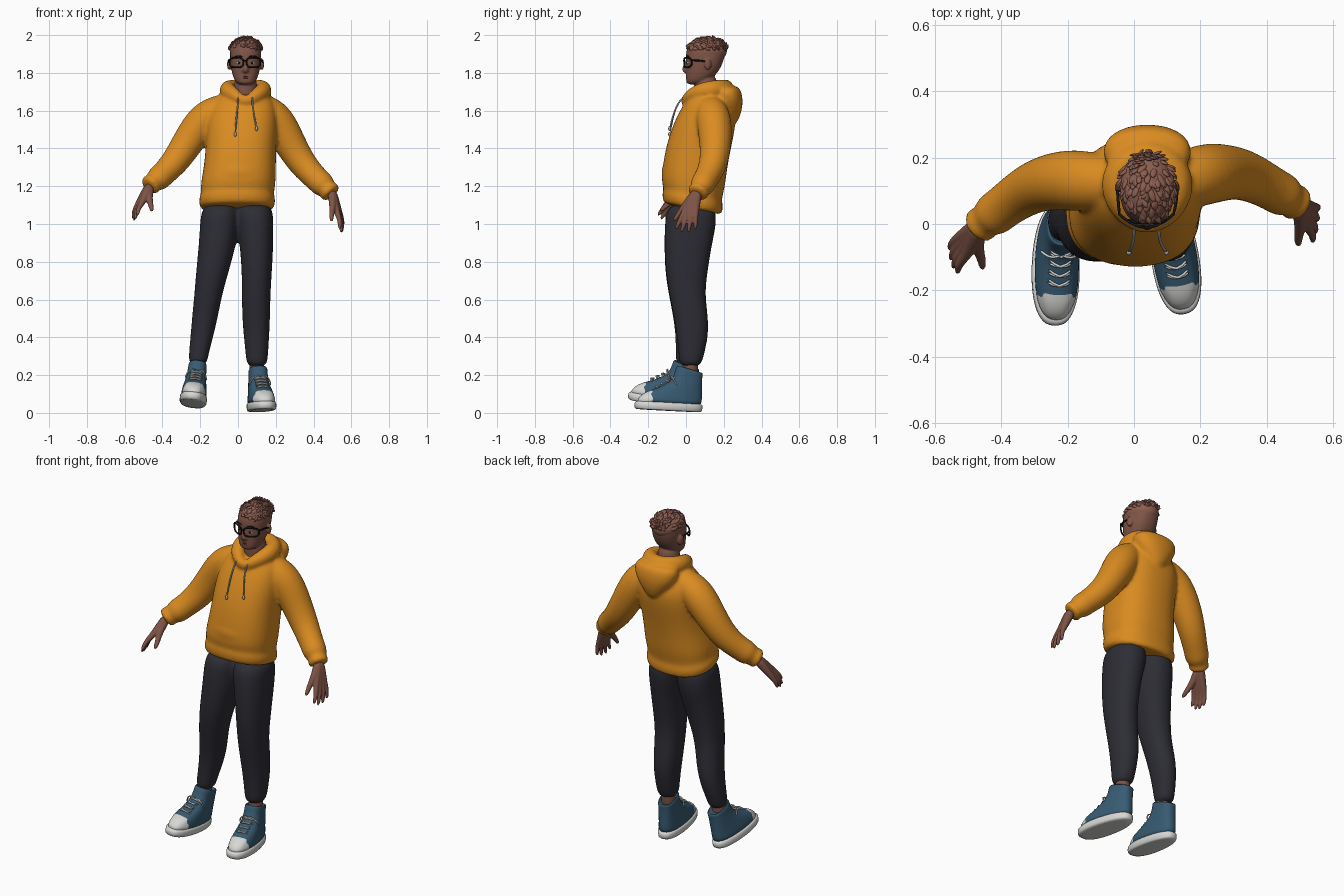
import bpy, bmesh, math, random
from mathutils import Vector, Matrix

random.seed(4)
if "Cube" in bpy.data.objects:
    bpy.data.objects.remove(bpy.data.objects["Cube"])


def material(name, *rgb):
    m = bpy.data.materials.new(name)
    m.use_nodes = True
    m.diffuse_color = (*rgb, 1)
    m.node_tree.nodes["Principled BSDF"].inputs["Base Color"].default_value = (*rgb, 1)
    return m


SKIN = material("brown skin", .21, .088, .062)
HAIR = material("auburn hair", .26, .11, .08)
ORANGE = material("orange cotton", .7, .26, .015)
DARK = material("charcoal cloth", .026, .026, .035)
BLUE = material("blue canvas", .04, .105, .17)
WHITE = material("white rubber", .68, .68, .66)
BLACK = material("black plastic", .008, .008, .009)
GREY = material("grey cord", .42, .4, .38)
LIP = material("dark lips", .17, .06, .048)


def loft(bm, rings, closed=False):
    """Skin a list of equal point rings into a solid."""
    rows = [[bm.verts.new(p) for p in r] for r in rings]
    n = len(rows[0])
    pairs = list(zip(rows, rows[1:])) + ([(rows[-1], rows[0])] if closed else [])
    for a, b in pairs:
        for i in range(n):
            j = (i + 1) % n
            bm.faces.new((a[i], a[j], b[j], b[i]))
    if not closed:
        bm.faces.new(rows[0][::-1])
        bm.faces.new(rows[-1])


def ring(z, cx, cy, rx, ry, p=2.2, tilt=0, n=24):
    """Horizontal superellipse outline."""
    out = []
    for i in range(n):
        a = math.tau * i / n
        c, s = math.cos(a), math.sin(a)
        y = ry * math.copysign(abs(s) ** (2 / p), s)
        out.append(Vector((cx + rx * math.copysign(abs(c) ** (2 / p), c), cy + y, z - tilt * y)))
    return out


def tube(bm, pts, radii, n=12, ref=(0, 1, 0), closed=False):
    pts = [Vector(p) for p in pts]
    if isinstance(radii, float):
        radii = [radii] * len(pts)
    rings, k = [], len(pts)
    for i, p in enumerate(pts):
        t = (pts[(i + 1) % k] - pts[i - 1]) if closed else (pts[min(i + 1, k - 1)] - pts[max(i - 1, 0)])
        t.normalize()
        u = t.cross(Vector(ref)).normalized()
        v = t.cross(u)
        rings.append([p + radii[i] * (math.cos(a) * u + math.sin(a) * v)
                      for a in (math.tau * j / n for j in range(n))])
    loft(bm, rings, closed)


def ball(bm, c, r, rot=None, sub=3):
    m = Matrix.Translation(c) @ (rot or Matrix()) @ Matrix.Diagonal((*r, 1))
    bmesh.ops.create_icosphere(bm, subdivisions=sub, radius=1, matrix=m)


def finish(name, bm, mats, sub=0, voxel=0, matrix=None, rule=None):
    bmesh.ops.recalc_face_normals(bm, faces=bm.faces)
    for f in bm.faces:
        f.smooth = True
        f.material_index = rule(f.calc_center_median()) if rule else 0
    me = bpy.data.meshes.new(name)
    bm.to_mesh(me)
    bm.free()
    ob = bpy.data.objects.new(name, me)
    bpy.context.collection.objects.link(ob)
    for m in mats:
        me.materials.append(m)
    if matrix:
        ob.matrix_world = matrix
    if sub:
        s = ob.modifiers.new("round", 'SUBSURF')
        s.levels = s.render_levels = sub
    if voxel:  # fuse overlapping solids into one soft skin
        r = ob.modifiers.new("fuse", 'REMESH')
        r.mode, r.voxel_size, r.use_smooth_shade = 'VOXEL', voxel, True
        s = ob.modifiers.new("soften", 'SMOOTH')
        s.factor, s.iterations = .5, 4


CX = .04  # head centre line

# Hoodie: body, sleeves, hood roll and hanging hood
bm = bmesh.new()
loft(bm, [ring(*r, p=2.4, tilt=.2 if r[0] < 1.2 else .1) for r in (
    (1.075, -.005, .035, .18, .145), (1.09, -.005, .035, .2, .158), (1.135, -.005, .035, .205, .163),
    (1.155, -.003, .035, .192, .152), (1.21, 0, .037, .2, .17), (1.3, .01, .047, .192, .17),
    (1.4, .015, .065, .187, .17), (1.5, .02, .092, .19, .165), (1.58, .025, .115, .185, .152),
    (1.64, .033, .122, .165, .122), (1.69, .038, .125, .12, .09))])
sleeve_r = (.06, .085, .097, .086, .076, .066, .069, .048, .061, .048)
tube(bm, [(.02, .125, 1.64), (-.085, .125, 1.61), (-.18, .133, 1.56), (-.262, .128, 1.44), (-.33, .098, 1.33),
          (-.395, .05, 1.265), (-.428, .024, 1.235), (-.448, .01, 1.22), (-.462, -.003, 1.208),
          (-.475, -.015, 1.195)], sleeve_r, 16)
tube(bm, [(.06, .125, 1.64), (.145, .13, 1.61), (.21, .15, 1.55), (.278, .158, 1.42), (.345, .146, 1.31),
          (.42, .104, 1.235), (.455, .084, 1.202), (.473, .074, 1.184), (.487, .064, 1.17),
          (.5, .056, 1.155)], sleeve_r, 16)
half = [(.05, .015, 1.675, .036), (.098, .08, 1.706, .046), (.1, .165, 1.716, .05)]
roll = [(0, -.002, 1.638, .032)] + half + [(0, .232, 1.71, .055)] + [(-x, y, z, r) for x, y, z, r in half[::-1]]
tube(bm, [(CX + x, y, z) for x, y, z, r in roll], [r for *_, r in roll], 16, (0, 0, 1), True)
loft(bm, [ring(z, CX, *r) for z, *r in (
    (1.52, .215, .02, .04), (1.55, .218, .055, .062), (1.6, .222, .095, .074), (1.65, .222, .128, .08),
    (1.7, .215, .138, .08), (1.735, .22, .11, .055))])
ball(bm, (.005, -.073, 1.27), (.13, .057, .08))
finish("hoodie", bm, [ORANGE], 2, .01)

# Drawstrings with tips
for side, x0, x1, z1 in (("right", 0, -.015, 1.48), ("left", .075, .098, 1.51)):
    bm = bmesh.new()
    tube(bm, [(x0, -.01, 1.675), (x0, -.045, 1.64), ((x0 + x1) / 2, -.07, 1.57), (x1, -.085, z1)], .005, 8)
    ball(bm, (x1, -.087, z1 - .005), (.008, .008, .014), sub=2)
    finish(side + "_drawstring", bm, [GREY], 1)

# Trousers
bm = bmesh.new()
for leg in (
    ((1.12, -.09, .03, .1, .13), (1, -.1, .025, .102, .138), (.9, -.107, .01, .1, .126), (.75, -.135, -.005, .087, .107),
     (.63, -.157, -.003, .074, .09), (.5, -.176, .02, .068, .086), (.4, -.192, .022, .06, .077),
     (.3, -.21, .005, .052, .06), (.25, -.212, 0, .046, .052)),
    ((1.12, .085, .03, .1, .13), (1, .09, .025, .098, .138), (.9, .098, .012, .09, .127), (.75, .1, .003, .08, .112),
     (.63, .096, .005, .076, .095), (.5, .096, .028, .074, .091), (.4, .098, .035, .067, .083),
     (.3, .1, .028, .059, .066), (.24, .1, .022, .052, .056)),
):
    loft(bm, [ring(*r) for r in leg])
finish("trousers", bm, [DARK], 2, .01)

# Ankles and high-top shoes
for side, ankle, x, y, z, yaw, pitch, lean in (("left", .1, .108, -.005, .006, .16, -.05, 0),
                                               ("right", -.213, -.238, -.04, .034, -.01, -.135, .11)):
    bm = bmesh.new()
    tube(bm, [(ankle, y + .025, .13), (ankle, y + .028, .23), (ankle, y + .034, .34)], .041)
    finish(side + "_ankle", bm, [SKIN], 1)
    M = Matrix.Translation((x, y, z)) @ Matrix.Rotation(yaw, 4, 'Z') @ Matrix.Rotation(pitch, 4, 'X') \
        @ Matrix.Rotation(lean, 4, 'Y')

    def outline(z, front, back, w, tilt=0):
        pts = ring(z, 0, (front + back) / 2, w, (back - front) / 2, 2.5, tilt, 32)
        for p in pts:
            p.x *= 1 - .7 * max(0, p.y + .1)
        return pts

    bm = bmesh.new()
    loft(bm, [outline(*r) for r in (
        (.03, -.262, .085, .069), (.06, -.258, .087, .068), (.09, -.225, .086, .064), (.12, -.155, .084, .06),
        (.15, -.095, .083, .056), (.19, -.065, .082, .053), (.225, -.06, .086, .054, .25),
        (.228, -.048, .076, .044, .25), (.2, -.045, .07, .042))])
    bmesh.ops.bisect_plane(bm, geom=bm.verts[:] + bm.edges[:] + bm.faces[:], plane_co=(0, -.19, 0), plane_no=(0, 1, 0))
    finish(side + "_shoe_upper", bm, [BLUE, WHITE], 1, matrix=M, rule=lambda c: int(c.y < -.19))
    bm = bmesh.new()
    loft(bm, [outline(*r) for r in ((0, -.262, .084, .066), (.003, -.272, .092, .073),
                                    (.042, -.274, .093, .074), (.046, -.262, .085, .067))])
    finish(side + "_shoe_sole", bm, [WHITE], 1, matrix=M)
    # Crossed laces up the tongue, with a bow
    bm = bmesh.new()
    for i in range(5):
        ya, za = -.178 + .027 * i, .118 + .0165 * i
        for s in (-1, 1):
            tube(bm, [(-s * .038, ya + .026, za), (0, ya + .004, za + .012), (s * .038, ya + .036, za + .01)],
                 .005, 6, (0, 0, 1))
    for s in (-1, 1):
        tube(bm, [(0, -.08, .185), (s * .03, -.09, .188), (s * .05, -.075, .165), (s * .058, -.06, .135)],
             .005, 6, (0, 0, 1))
    finish(side + "_laces", bm, [WHITE], 1, matrix=M)

# Hands: tubes fan out from the wrist and fuse into a palm
for side, wrist, k0, k1, t0, t1, thumb in (
    ("right", (-.462, 0, 1.21), (-.505, -.095, 1.115), (-.532, -.045, 1.1), (-.535, -.155, 1.035),
     (-.555, -.08, 1.015), ((-.475, -.065, 1.14), (-.46, -.1, 1.1), (-.455, -.14, 1.065))),
    ("left", (.492, .06, 1.18), (.522, -.008, 1.065), (.538, .05, 1.055), (.54, -.06, .96),
     (.553, .05, .96), ((.505, .005, 1.11), (.495, -.035, 1.06), (.495, -.068, 1.01))),
):
    bm = bmesh.new()
    w, k0, k1, t0, t1 = map(Vector, (wrist, k0, k1, t0, t1))
    for i in range(4):
        k, t = k0.lerp(k1, i / 3), t0.lerp(t1, i / 3)
        t = t + (t - k) * (.1 if i in (1, 2) else -.08)
        bend = k.lerp(t, .5) + Vector((math.copysign(.01, w.x), 0, .004))
        tube(bm, [w, w.lerp(k, .5), k, bend, t], (.03, .025, .017, .0125, .0098), 10)
    tube(bm, [w, *thumb], (.027, .021, .0145, .011), 10)
    finish(side + "_hand", bm, [SKIN], 1, .004)

# Head, neck, nose and ears
bm = bmesh.new()
loft(bm, [ring(z, CX, *r, p=2.35) for z, *r in (
    (1.737, .05, .034, .044), (1.755, .058, .056, .058), (1.79, .08, .07, .08), (1.83, .093, .078, .093),
    (1.87, .1, .082, .101), (1.91, .104, .083, .105), (1.95, .108, .075, .095), (1.98, .108, .05, .065))])
tube(bm, [(CX, .115, 1.62), (CX, .105, 1.7), (CX, .105, 1.8)], (.072, .062, .062), 16)
tube(bm, [(CX, .008, 1.87), (CX, -.004, 1.84), (CX, -.01, 1.815), (CX, .006, 1.802)], (.009, .011, .016, .012))
for s in (-1, 1):
    ball(bm, (CX + s * .013, .002, 1.812), (.009, .01, .008))
    ball(bm, (CX + s * .087, .115, 1.845), (.01, .02, .031), Matrix.Rotation(s * .3, 4, 'Z'))
finish("head", bm, [SKIN], 2, .005)

bm = bmesh.new()
for dz in (-.004, .004):
    ball(bm, (CX, .007, 1.778 + dz), (.023, .008, .005), sub=2)
finish("lips", bm, [LIP])

# Eyes, brows and glasses
eyes, pupils, brows, glasses = (bmesh.new() for _ in range(4))
GX = .037
for s in (-1, 1):
    ball(eyes, (CX + s * .035, .016, 1.853), (.014, .012, .007), sub=2)
    ball(pupils, (CX + s * .035, .006, 1.853), (.006, .005, .006), sub=2)
    tube(brows, [(CX + s * .015, .001, 1.884), (CX + s * .038, .004, 1.892), (CX + s * .06, .016, 1.885)], .004, 8)
    rim = [(p.x, -.01 + 6 * (p.x - GX) ** 2, 1.855 + p.y)
           for p in ring(0, GX + s * .045, 0, .037, .026, 3, n=20)]
    tube(glasses, rim, .005, 8, closed=True)
    tube(glasses, [(GX + s * .081, .028, 1.866), (CX + s * .087, .06, 1.866),
                   (CX + s * .09, .1, 1.864), (CX + s * .09, .125, 1.845)], .005, 8, (0, 0, 1))
tube(glasses, [(GX - .011, -.01, 1.862), (GX, -.013, 1.865), (GX + .011, -.01, 1.862)], .0045, 8)
finish("eyeballs", eyes, [WHITE])
finish("pupils", pupils, [BLACK])
finish("eyebrows", brows, [BLACK], 1)
finish("glasses", glasses, [BLACK], 1)

# Hair: cropped cap covered in short swept locks
bm = bmesh.new()
mid, size = Vector((CX, .112, 1.918)), Vector((.084, .106, .069))
ball(bm, mid, size)
for i in range(150):
    a, h = random.uniform(0, math.tau), random.uniform(.1, 1)
    c = math.sqrt(1 - h * h)
    d = Vector((c * math.cos(a), c * math.sin(a), h))
    sweep = Vector((random.uniform(-.6, .6), -1, 0))
    sweep += d * (random.uniform(.15, .6) - sweep.dot(d))
    z_axis = sweep.normalized()
    x_axis = d.cross(z_axis).normalized()
    rot = Matrix((x_axis, z_axis.cross(x_axis), z_axis)).transposed().to_4x4()
    ball(bm, mid + d * size, (.01, .005, random.uniform(.016, .024)), rot, 2)
finish("hair", bm, [HAIR])
